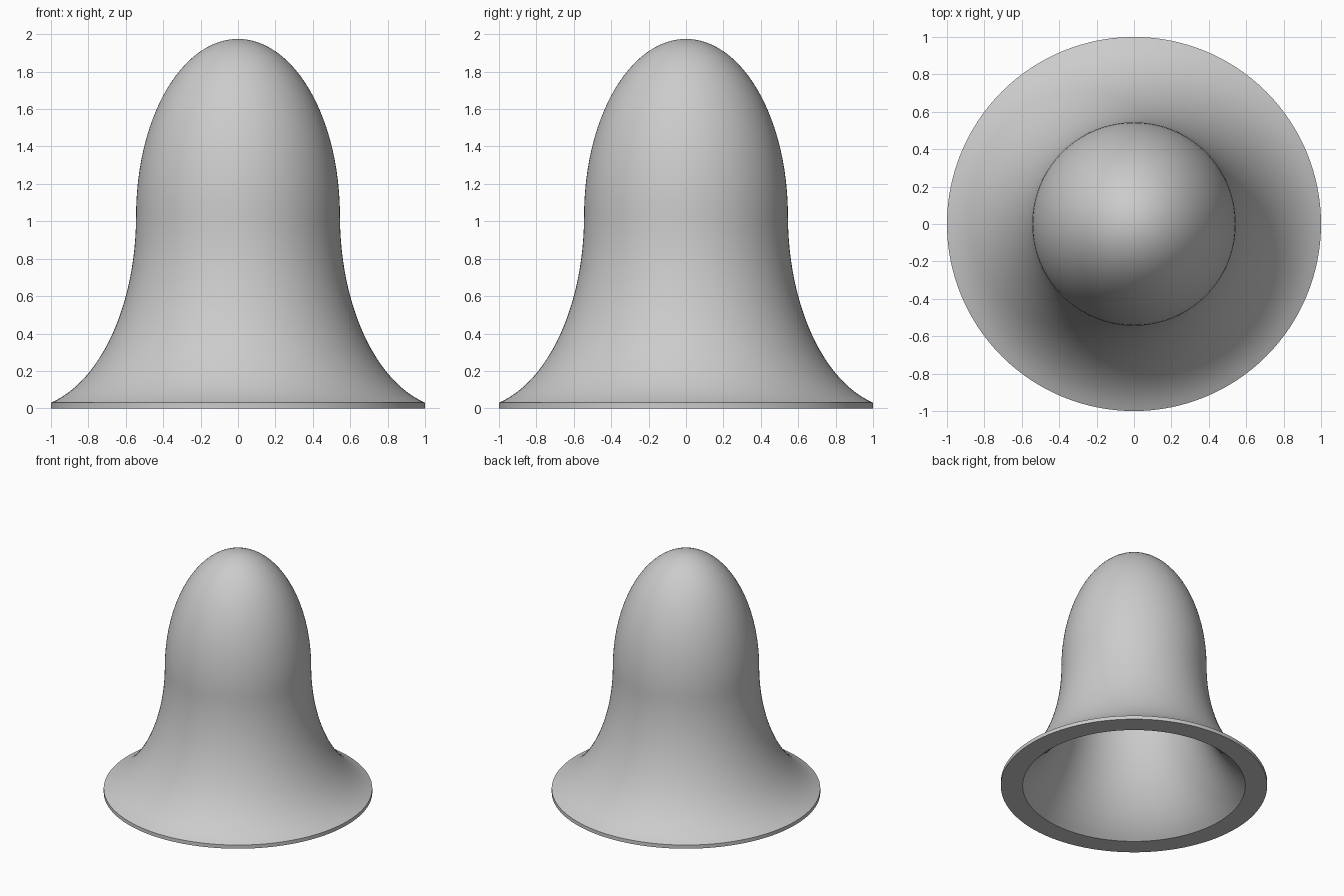
import bpy
import bmesh
from math import sin, cos, pi, radians, asin

SEGMENTS = 128
JOIN_Z = 1.03      # height where the dome meets the flared skirt
RADIUS = 0.545     # outer radius at the join
WALL = 0.113       # wall thickness

cube = bpy.data.objects.get("Cube")
if cube:
    bpy.data.objects.remove(cube)

# Plain grey material
grey = bpy.data.materials.new("plain_grey")
grey.use_nodes = True
colour = (0.6, 0.6, 0.6, 1)
grey.diffuse_color = colour
grey.node_tree.nodes["Principled BSDF"].inputs["Base Color"].default_value = colour


def wall_profile(offset, end_z, steps=24):
    """Points from the crown down to end_z, offset inward from the outer skin."""
    radius = RADIUS - offset
    height = 0.945 - offset
    flare_x, flare_z = 0.6 + offset, JOIN_Z + offset
    points = []
    # Elliptical dome
    for i in range(steps):
        a = pi / 2 * i / steps
        points.append((radius * sin(a), JOIN_Z + height * cos(a)))
    # Concave elliptical flare
    end = asin((JOIN_Z - end_z) / flare_z)
    for i in range(steps + 1):
        a = end * i / steps
        points.append((radius + flare_x * (1 - cos(a)), JOIN_Z - flare_z * sin(a)))
    return points


# Outer skin, short vertical rim, flat underside and hollow inside
outer = wall_profile(0, 0.03)
outer[-1] = (1, 0.03)
inner = wall_profile(WALL, 0)
profile = outer + [(1, 0)] + inner[::-1]

# Spin the profile into a closed shell
bm = bmesh.new()
verts = [bm.verts.new((x, 0, z)) for x, z in profile]
edges = [bm.edges.new(pair) for pair in zip(verts, verts[1:])]
bmesh.ops.spin(bm, geom=verts + edges, cent=(0, 0, 0), axis=(0, 0, 1),
               angle=2 * pi, steps=SEGMENTS, use_merge=True)
bmesh.ops.remove_doubles(bm, verts=bm.verts, dist=0.0001)
bmesh.ops.recalc_face_normals(bm, faces=bm.faces)

mesh = bpy.data.meshes.new("bell_shell")
bm.to_mesh(mesh)
bm.free()
mesh.materials.append(grey)
bell = bpy.data.objects.new("bell_shell", mesh)
bpy.context.collection.objects.link(bell)

# Smooth skin with crisp rim edges
bpy.ops.object.select_all(action="DESELECT")
bell.select_set(True)
bpy.context.view_layer.objects.active = bell
bpy.ops.object.shade_smooth_by_angle(angle=radians(30))
